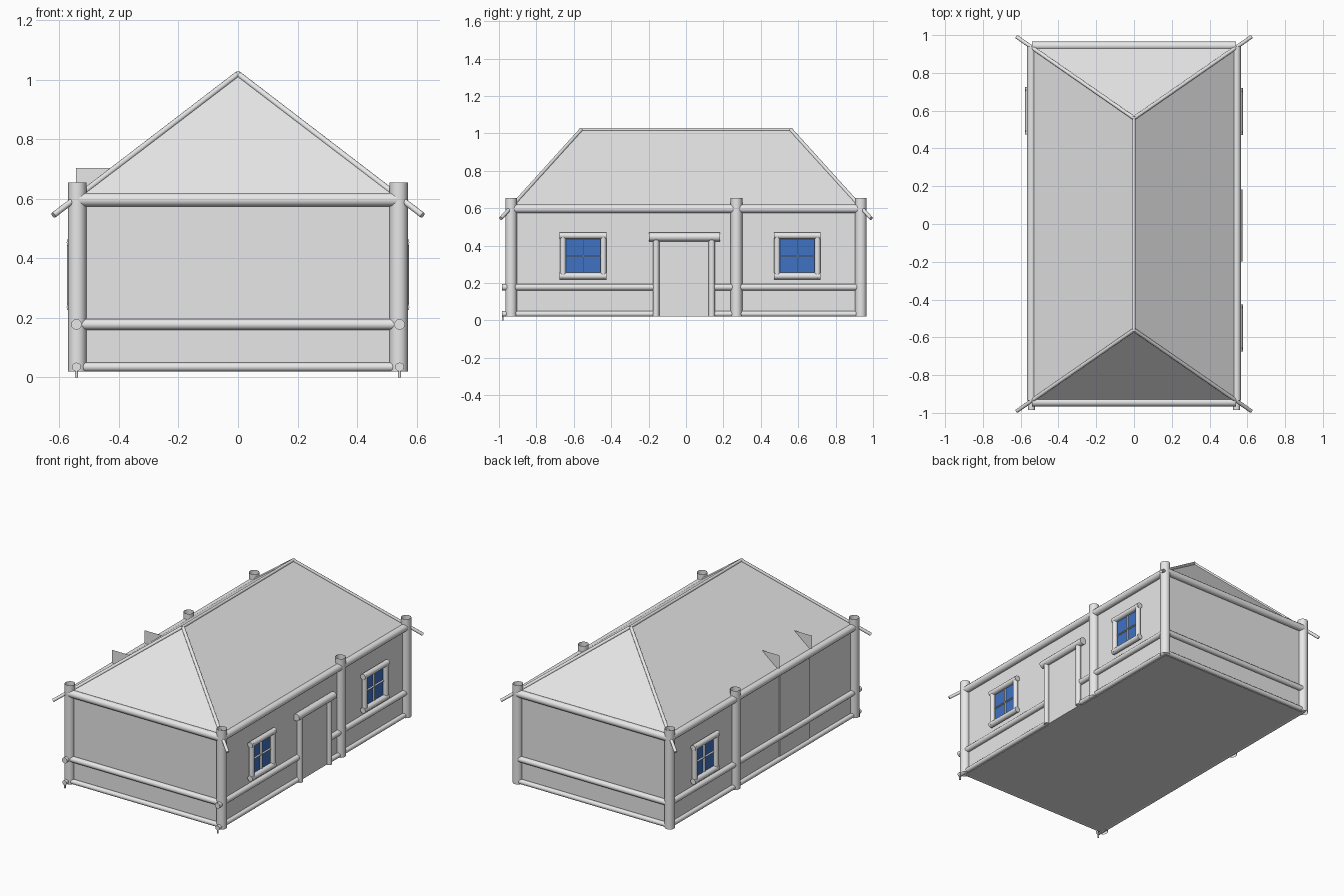
import bpy
import math
from mathutils import Vector

cube = bpy.data.objects.get("Cube")
if cube:
    bpy.data.objects.remove(cube, do_unlink=True)


def material(name, color):
    mat = bpy.data.materials.new(name)
    mat.use_nodes = True
    mat.diffuse_color = color
    mat.node_tree.nodes["Principled BSDF"].inputs["Base Color"].default_value = color
    return mat


GREY = material("pale grey", (0.8, 0.8, 0.8, 1))
BLUE = material("window blue", (0.05, 0.17, 0.55, 1))

WALL_X, WALL_Y = 0.535, 0.935      # half sizes of the walls
POST_X, POST_Y = 0.54, 0.935       # corner post centres
BASE, EAVE, APEX, RIDGE = 0.02, 0.615, 1.02, 0.56


def mesh(name, verts, faces, mat=GREY):
    data = bpy.data.meshes.new(name)
    data.from_pydata(verts, [], faces)
    data.materials.append(mat)
    obj = bpy.data.objects.new(name, data)
    bpy.context.collection.objects.link(obj)
    return obj


def box(name, low, high, mat=GREY):
    """Box between two opposite corners."""
    low, high = Vector(low), Vector(high)
    bpy.ops.mesh.primitive_cube_add(size=1, location=(low + high) / 2)
    obj = bpy.context.object
    obj.name = name
    obj.scale = [abs(d) for d in high - low]
    obj.data.materials.append(mat)
    return obj


def log(name, start, end, radius, cap="NGON"):
    """Round pole between two points."""
    start, end = Vector(start), Vector(end)
    axis = end - start
    bpy.ops.mesh.primitive_cylinder_add(
        vertices=12, radius=radius, depth=axis.length, end_fill_type=cap,
        location=(start + end) / 2,
        rotation=axis.to_track_quat("Z", "Y").to_euler())
    obj = bpy.context.object
    obj.name = name
    obj.data.materials.append(GREY)
    bpy.ops.object.shade_smooth_by_angle(angle=math.radians(40))
    return obj


def window(name, side, y, z=0.345):
    """Glass, crossed fins and a frame of four short logs."""
    x = side * 0.558
    box(name + "_glass", (side * 0.53, y - 0.1, z - 0.1),
        (side * 0.544, y + 0.1, z + 0.1), BLUE)
    fin = 0.002
    box(name + "_upright_bar", (side * 0.54, y - fin, z - 0.1),
        (side * 0.556, y + fin, z + 0.1))
    box(name + "_cross_bar", (side * 0.54, y - 0.1, z - fin),
        (side * 0.556, y + 0.1, z + fin))
    for s in (-1, 1):
        log(name + "_frame_rail", (x, y - 0.125, z + s * 0.108),
            (x, y + 0.125, z + s * 0.108), 0.018)
        log(name + "_frame_stile", (x, y + s * 0.108, z - 0.118),
            (x, y + s * 0.108, z + 0.118), 0.016)


# Walls with floor
box("walls", (-WALL_X, -WALL_Y, BASE), (WALL_X, WALL_Y, EAVE - 0.01))

# Hipped roof
ex, ey = 0.53, 0.93
mesh("roof",
     [(-ex, -ey, EAVE), (ex, -ey, EAVE), (ex, ey, EAVE), (-ex, ey, EAVE),
      (0, -RIDGE, APEX), (0, RIDGE, APEX)],
     [(0, 1, 4), (1, 2, 5, 4), (2, 3, 5), (3, 0, 4, 5), (3, 2, 1, 0)])
log("ridge_pole", (0, -RIDGE - 0.01, APEX), (0, RIDGE + 0.01, APEX), 0.009)

# Corner posts and overhanging hip poles
for sx in (-1, 1):
    for sy in (-1, 1):
        log("corner_post", (sx * POST_X, sy * POST_Y, BASE),
            (sx * POST_X, sy * POST_Y, 0.655), 0.031, "NOTHING")
        log("hip_pole", (0, sy * RIDGE, APEX),
            (sx * 0.62, sy * 0.99, 0.545), 0.01)
    log("middle_post", (sx * POST_X, 0.27, BASE),
        (sx * POST_X, 0.27, 0.655), 0.031, "NOTHING")

# Horizontal wall logs: height and radius of each course
for part, z, r in (("sill_log", 0.035, 0.015), ("middle_log", 0.178, 0.018),
                   ("top_log", 0.597, 0.023)):
    for s in (-1, 1):
        log("end_" + part, (-POST_X, s * 0.943, z), (POST_X, s * 0.943, z), r)
        tail = -POST_Y if part == "top_log" else -0.985
        spans = [(tail, 0.94)]
        if s == 1 and part != "top_log":
            spans = [(tail, -0.16), (0.14, 0.94)]     # gap for the door
        for a, b in spans:
            log("side_" + part, (s * 0.543, a, z), (s * 0.543, b, z), r)

# Door on the left side
box("door", (0.53, -0.15, BASE), (0.545, 0.13, 0.43))
for y in (-0.16, 0.138):
    log("door_jamb", (0.552, y, BASE), (0.552, y, 0.43), 0.017)
log("door_lintel", (0.552, -0.198, 0.446), (0.552, 0.182, 0.446), 0.023)

# Windows
window("left_front_window", 1, -0.55)
window("left_back_window", 1, 0.595)
window("right_window", -1, 0.6)

# Tall panel on the right side with a pair of cheeks above it
box("tall_panel", (-0.541, -0.48, BASE), (-0.535, -0.18, 0.58))
for y in (-0.5, -0.17):
    mesh("opening_cheek", [(-0.545, y, 0.6), (-0.545, y, 0.703), (-0.42, y, 0.703)],
         [(0, 1, 2)])

# Small ground pegs under the front log tails
for s in (-1, 1):
    log("ground_peg", (s * 0.543, -0.98, 0), (s * 0.543, -0.98, 0.03), 0.005)
